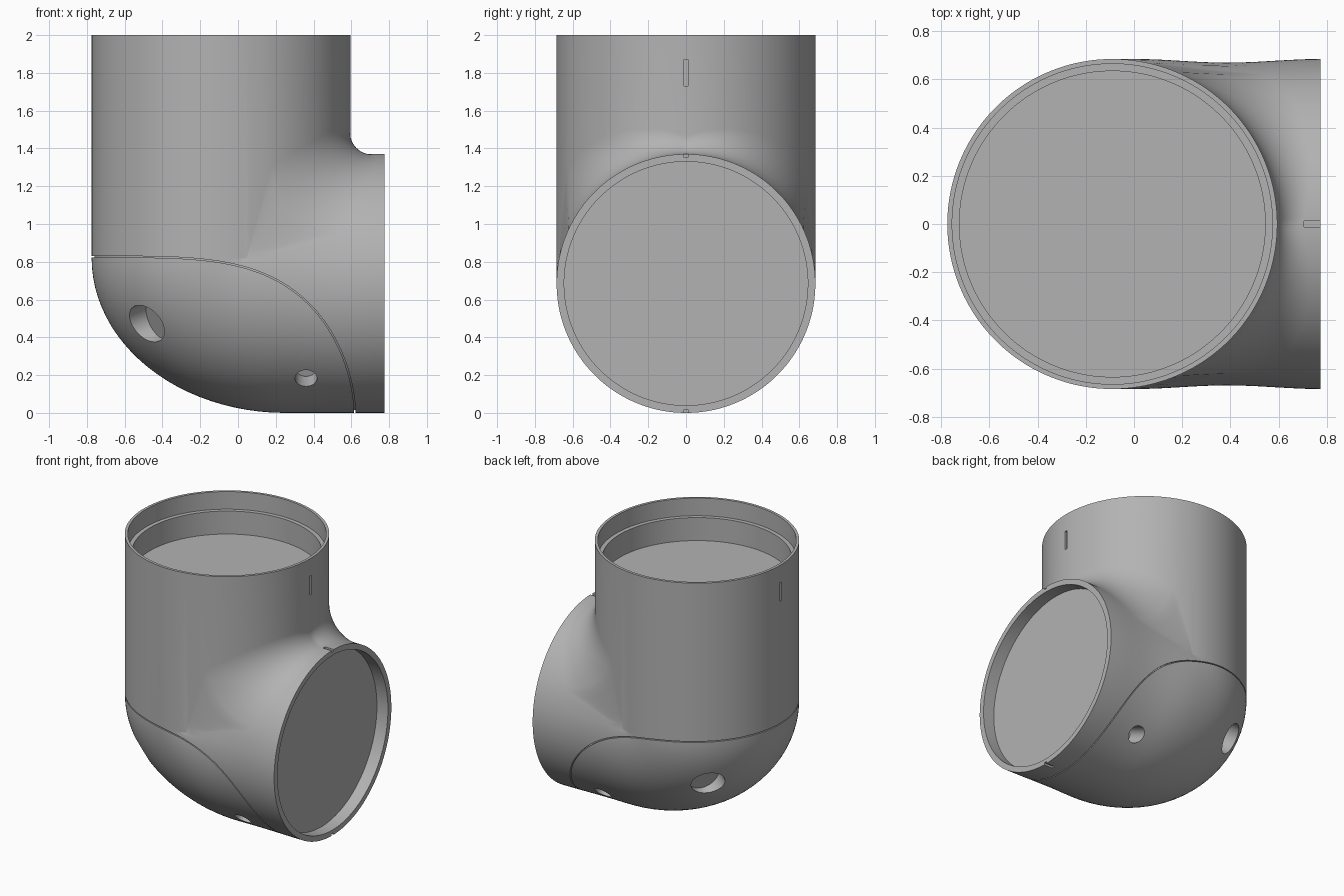
import bpy, bmesh, math
from mathutils import Vector

if "Cube" in bpy.data.objects:
    bpy.data.objects.remove(bpy.data.objects["Cube"])

R = 0.685            # pipe radius
CX, CZ = -0.09, 0.685  # axis of the upright pipe (x) and of the side pipe (z)
BX, BZ = 0.25, 0.82    # centre of the outer bend
END, TOP = 0.775, 2.0

grey = bpy.data.materials.new("mid_grey")
grey.use_nodes = True
grey.diffuse_color = (0.45, 0.45, 0.45, 1)
grey.node_tree.nodes["Principled BSDF"].inputs["Base Color"].default_value = (0.45, 0.45, 0.45, 1)


def finish(bm, name):
    bmesh.ops.recalc_face_normals(bm, faces=bm.faces)
    mesh = bpy.data.meshes.new(name)
    bm.to_mesh(mesh)
    bm.free()
    mesh.materials.append(grey)
    obj = bpy.data.objects.new(name, mesh)
    bpy.context.collection.objects.link(obj)
    return obj


def waist(x, y, z):
    """Slim the side pipe slightly between the bend and its mouth."""
    t = min(max(x / END, 0), 1)
    fade = min(max((1.2 - z) / 0.35, 0), 1)
    return y * (1 - 0.022 * math.sin(math.pi * t) ** 2 * fade)


def column(phi, r, phi0, recess):
    """One lengthwise line: side mouth, bend or inner fillet, top mouth."""
    c, s = math.cos(phi), math.sin(phi)
    side = lambda x, q: Vector((x, q * s, CZ - q * c))
    up = lambda z, q: Vector((CX - q * c, q * s, z))
    xc, zc = CX - r * c, CZ - r * c
    bend = []
    for i in range(25):
        a = math.pi / 2 * i / 24
        if abs(phi) <= phi0 + 1e-6:      # convex outer bend
            x = BX - (BX - xc) * math.sin(a)
            z = BZ - max(BZ - zc, 0) * math.cos(a)
        else:                            # concave inner fillet
            u = (abs(phi) - phi0) / (math.pi - phi0)
            f = (0.1 + 0.3 * (1 - u)) * min(1, u / 0.15)
            x = xc + f * (1 - math.sin(a))
            z = zc + f * (1 - math.cos(a))
        bend.append(Vector((x, r * s, z)))
    pipe = [side(END, r).lerp(bend[0], i / 8) for i in range(8)]
    outer = pipe + bend
    for p in outer:
        p.y = waist(p.x, p.y, p.z)
    outer.append(up(TOP, r))
    if not recess:
        return outer
    mouth = [side(END - 0.09, 0.645), side(END, 0.645)]
    collar = [up(TOP, 0.665), up(1.87, 0.665), up(1.87, 0.635), up(1.70, 0.635)]
    return mouth + outer + collar


def elbow(name, r, recess=True):
    phi0 = math.acos(-(BZ - CZ) / r)
    n, m = 110, 80
    phis = [-phi0 + 2 * phi0 * i / n for i in range(n + 1)]
    for i in range(1, m):
        p = phi0 + 2 * (math.pi - phi0) * i / m
        phis.append(p if p <= math.pi else p - 2 * math.pi)
    bm = bmesh.new()
    cols = [[bm.verts.new(p) for p in column(a, r, phi0, recess)] for a in phis]
    for a, b in zip(cols, cols[1:] + cols[:1]):
        for k in range(len(a) - 1):
            bm.faces.new((a[k], b[k], b[k + 1], a[k + 1]))
    bm.faces.new([c[0] for c in cols])
    bm.faces.new([c[-1] for c in cols])
    bmesh.ops.remove_doubles(bm, verts=bm.verts, dist=1e-5)
    return finish(bm, name)


def cut(target, cutter):
    mod = target.modifiers.new("cut", 'BOOLEAN')
    mod.operation, mod.solver, mod.object = 'DIFFERENCE', 'EXACT', cutter
    bpy.context.view_layer.objects.active = target
    bpy.ops.object.modifier_apply(modifier=mod.name)
    bpy.data.objects.remove(cutter)


def box(name, centre, size):
    bm = bmesh.new()
    bmesh.ops.create_cube(bm, size=1)
    bmesh.ops.scale(bm, vec=size, verts=bm.verts)
    bmesh.ops.translate(bm, vec=centre, verts=bm.verts)
    return finish(bm, name)


def rod(name, centre, axis, radius, depth):
    bm = bmesh.new()
    bmesh.ops.create_cone(bm, cap_ends=True, segments=40, radius1=radius, radius2=radius, depth=depth)
    turn = Vector(axis).to_track_quat('Z', 'Y').to_matrix()
    bmesh.ops.rotate(bm, cent=(0, 0, 0), matrix=turn, verts=bm.verts)
    bmesh.ops.translate(bm, vec=centre, verts=bm.verts)
    return finish(bm, name)


def seam_sheet():
    """Thin curved sheet that outlines the lower cover."""
    line = [Vector((-0.9, 0, 0.823))]
    for i in range(49):
        a = math.pi / 2 * i / 48
        u = math.sin(a)
        line.append(Vector((-0.78 + 1.395 * u, 0, 0.823 * max(1 - u ** 4, 0) ** (1 / 1.75))))
    line.append(Vector((0.64, 0, -0.08)))
    shifted = []
    for i, p in enumerate(line):
        d = (line[min(i + 1, len(line) - 1)] - line[max(i - 1, 0)]).normalized()
        shifted.append(p + 0.007 * Vector((-d.z, 0, d.x)))
    bm = bmesh.new()
    verts = [bm.verts.new(p + Vector((0, -1, 0))) for p in line + shifted[::-1]]
    face = bm.faces.new(verts)
    ext = bmesh.ops.extrude_face_region(bm, geom=[face])["geom"]
    moved = [g for g in ext if isinstance(g, bmesh.types.BMVert)]
    bmesh.ops.translate(bm, vec=(0, 2, 0), verts=moved)
    return finish(bm, "seam_cutter")


body = elbow("pipe_elbow", R)

# shallow seam around the lower cover
seam = seam_sheet()
cut(seam, elbow("seam_core", R - 0.015, recess=False))
cut(body, seam)

# screw holes on both sides
for s in (-1, 1):
    cut(body, rod("screw_hole", (0.36, s * 0.45, 0.185), (0, s * 0.9, -0.4), 0.058, 0.3))
    cut(body, rod("cover_hole", (-0.49, s * 0.434, 0.47), (-0.8, s * 0.45, -0.33), 0.11, 0.16))

# alignment slots near both mouths
for s in (-1, 1):
    cut(body, box("upright_slot", (CX + s * R, 0, 1.8), (0.03, 0.022, 0.14)))
    cut(body, box("side_slot", (0.75, 0, CZ + s * R), (0.09, 0.024, 0.03)))

bpy.ops.object.select_all(action='DESELECT')
body.select_set(True)
bpy.context.view_layer.objects.active = body
bpy.ops.object.shade_smooth_by_angle(angle=math.radians(25))
